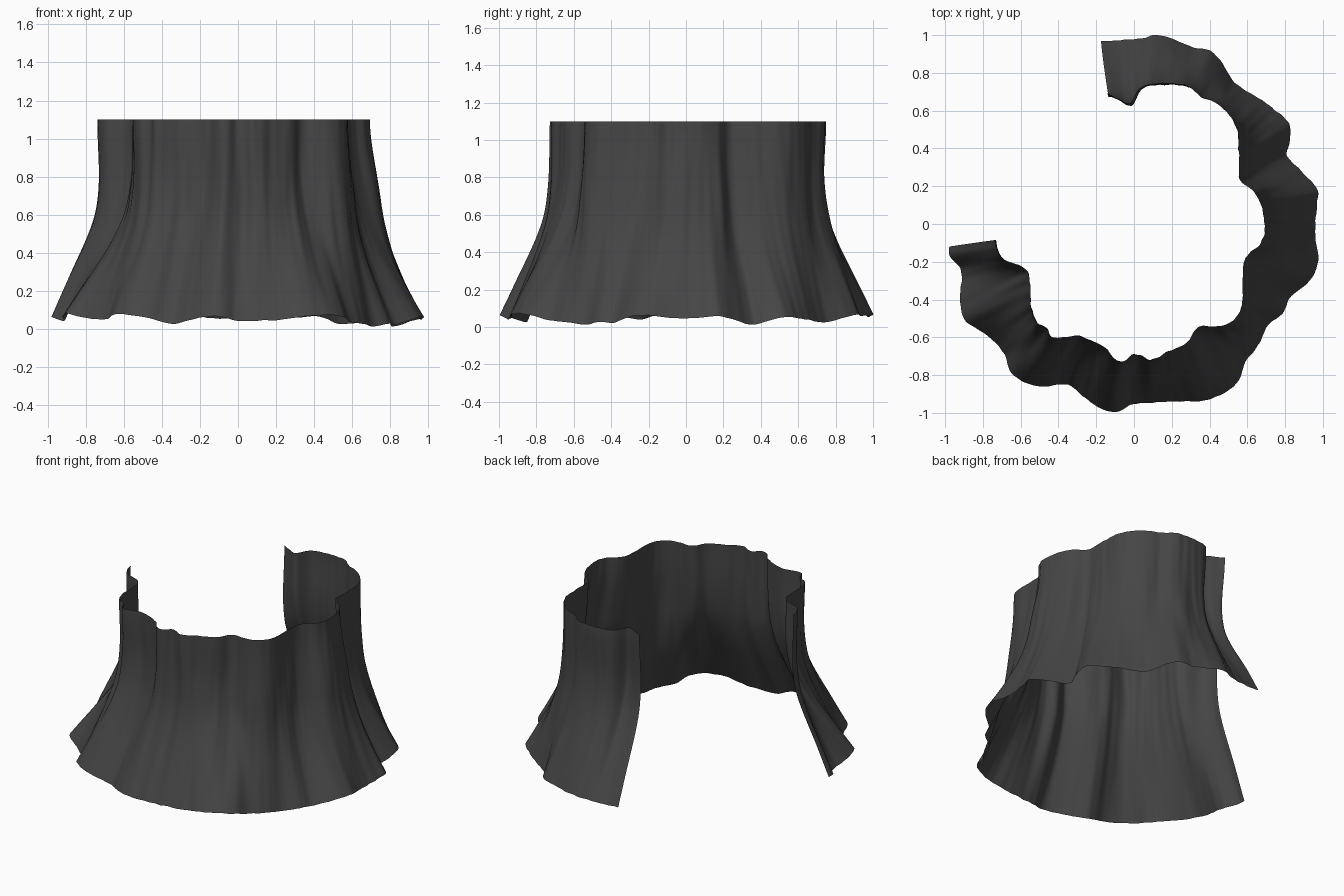
import bpy, math
from mathutils import Vector, noise

if "Cube" in bpy.data.objects:
    bpy.data.objects.remove(bpy.data.objects["Cube"])

# Plan outlines, clockwise from the back end round to the left end
RIM_BOTTOM = [(-.175, .97), (-.09, .97), (.05, .985), (.13, 1), (.23, .97), (.31, .935), (.41, .915),
              (.49, .815), (.53, .75), (.62, .69), (.72, .625), (.82, .53), (.825, .44), (.81, .365),
              (.89, .275), (.97, .18), (.965, .07), (.96, -.07), (.975, -.2), (.93, -.3),
              (.825, -.39), (.79, -.47), (.71, -.535), (.66, -.64), (.59, -.73), (.55, -.835),
              (.41, -.925), (.19, -.94), (-.01, -.955), (-.09, -.995), (-.18, -.975), (-.26, -.92),
              (-.35, -.85), (-.5, -.86), (-.645, -.795), (-.69, -.68), (-.79, -.58), (-.895, -.51),
              (-.92, -.4), (-.915, -.245), (-.975, -.17), (-.98, -.12)]
RIM_TOP = [(-.14, .69), (-.02, .64), (.03, .72), (.16, .745), (.275, .735), (.35, .68), (.45, .63),
           (.54, .515), (.555, .39), (.56, .235), (.635, .17), (.68, .075), (.68, -.085),
           (.59, -.18), (.575, -.3), (.56, -.465), (.48, -.535), (.34, -.545), (.285, -.625),
           (.18, -.675), (.085, -.72), (0, -.69), (-.075, -.73), (-.16, -.65), (-.3, -.595),
           (-.43, -.61), (-.46, -.55), (-.52, -.52), (-.545, -.455), (-.55, -.32), (-.58, -.235),
           (-.7, -.18), (-.74, -.085)]
# Height against share of the outward flare
FLARE = [(0, 1), (.17, .68), (.34, .38), (.5, .17), (.65, .07), (.8, .02), (1, 0)]
# Mid-height bulge against sweep angle in degrees
BULGE = [(0, -.035), (40, -.01), (100, .03), (140, .01), (190, -.012), (275, -.02)]


def smooth(table, x):
    """Cubic interpolation through a sorted table of (x, value)."""
    x = min(max(x, table[0][0]), table[-1][0])
    i = next(k for k in range(len(table) - 1) if x <= table[k + 1][0])

    def slope(k):
        a, b = table[max(k - 1, 0)], table[min(k + 1, len(table) - 1)]
        return (b[1] - a[1]) / (b[0] - a[0])
    (x0, y0), (x1, y1) = table[i], table[i + 1]
    h = x1 - x0
    t = (x - x0) / h
    return (y0 * (1 + 2 * t) * (1 - t) ** 2 + y1 * t * t * (3 - 2 * t)
            + h * t * (1 - t) * (slope(i) * (1 - t) - slope(i + 1) * t))


START = math.radians(100.2)


def polar(points):
    """Turn plan points into (sweep angle, radius)."""
    return sorted(((START - math.atan2(y, x) + .1) % (2 * math.pi) - .1, math.hypot(x, y))
                  for x, y in points)


bottom, top = polar(RIM_BOTTOM), polar(RIM_TOP)
COLS, ROWS = 300, 36

# Flared bark sheet lofted between the two rims
verts, faces = [], []
for r in range(ROWS + 1):
    v = r / ROWS
    f = smooth(FLARE, v)
    middle = math.sin(math.pi * v)
    a0 = bottom[0][0] * f + top[0][0] * (1 - f)
    a1 = bottom[-1][0] * f + top[-1][0] * (1 - f)
    for c in range(COLS + 1):
        a = a0 + (a1 - a0) * c / COLS
        # Ridges drift sideways a little on the way up
        drift = a + .03 * middle * noise.noise(Vector((a * 3, v * 2, 7)))
        foot = smooth(bottom, a)
        rad = smooth(bottom, drift) * f + smooth(top, drift) * (1 - f)
        rad += smooth(BULGE, math.degrees(a)) * math.sin(math.pi * v ** 1.25) ** 2
        rad += .012 * middle * noise.noise(Vector((a * 9, v * 2.2, 3)))
        rad += .006 * noise.noise(Vector((a * 20, v * 2, 11)))
        # The hem rises where the foot swells outward
        hem = .039 + .48 * (foot - .945) + .005 * noise.noise(Vector((a * 14, 0, 5)))
        z = max(hem, 0) * (1 - v) + 1.1 * v
        verts.append((rad * math.cos(START - a), rad * math.sin(START - a), z))
W = COLS + 1
for r in range(ROWS):
    for c in range(COLS):
        i = r * W + c
        faces.append((i + 1, i, i + W, i + W + 1))

mesh = bpy.data.meshes.new("bark_shell")
mesh.from_pydata(verts, [], faces)
mesh.update()
shell = bpy.data.objects.new("bark_shell", mesh)
bpy.context.collection.objects.link(shell)
for p in mesh.polygons:
    p.use_smooth = True

# Dark bark colour
mat = bpy.data.materials.new("dark_bark")
mat.diffuse_color = (.06, .06, .06, 1)
mat.use_nodes = True
mat.node_tree.nodes["Principled BSDF"].inputs["Base Color"].default_value = mat.diffuse_color
mesh.materials.append(mat)
